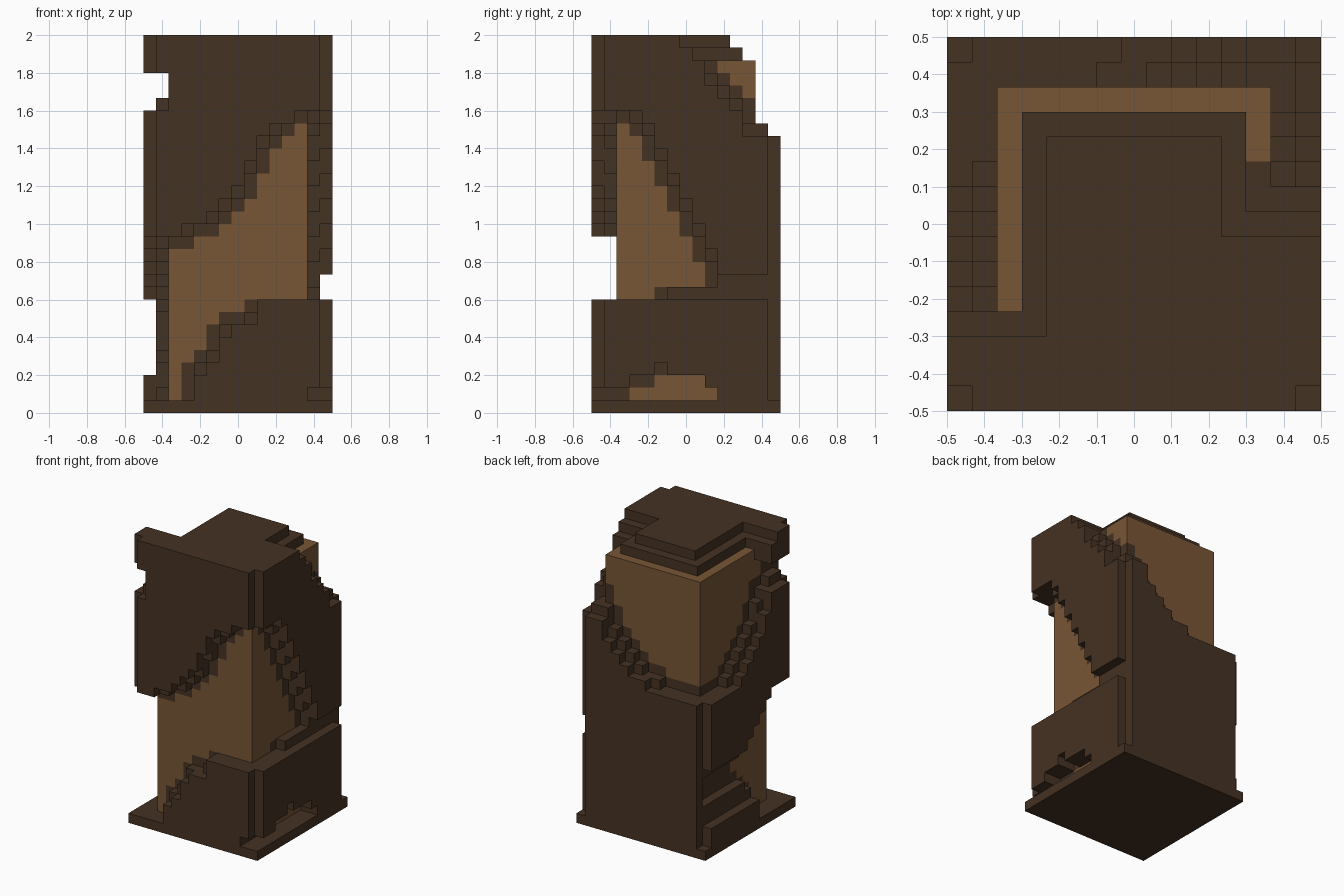
import bpy, bmesh

if "Cube" in bpy.data.objects:
    bpy.data.objects.remove(bpy.data.objects["Cube"], do_unlink=True)

N, V = 15, 1 / 15          # blocks across, block size
TOP = 28                   # core height in blocks


def material(name, rgb):
    m = bpy.data.materials.new(name)
    m.use_nodes = True
    m.diffuse_color = (*rgb, 1)
    bsdf = m.node_tree.nodes["Principled BSDF"]
    bsdf.inputs["Base Color"].default_value = (*rgb, 1)
    bsdf.inputs["Roughness"].default_value = 0.9
    return m


BARK = material("dark bark", (0.060, 0.032, 0.017))
WOOD = material("stripped wood", (0.188, 0.093, 0.036))

# Gaps in the bark, per column round the core: sets of open block heights
gap = {}


def open_gap(col, lo, hi):
    gap.setdefault(col, set()).update(range(lo, hi))


front_lo = [1, 4, 5, 7, 8, 8, 9, 9, 9, 9, 9]
front_hi = [13, 13, 14, 14, 15, 16, 17, 19, 21, 22, 23]
for n in range(11):
    open_gap((2 + n, 2), front_lo[n], front_hi[n])
for j, lo, hi in [(3, 9, 22), (4, 9, 20), (5, 10, 18), (6, 10, 16), (7, 10, 14),
                  (8, 10, 12), (10, 27, TOP), (11, 26, TOP), (12, 25, TOP)]:
    open_gap((12, j), lo, hi)
for i, lo in zip(range(11, 1, -1), [23, 21, 20, 19, 18, 18, 17, 17, 17, 17]):
    open_gap((i, 12), lo, TOP)
for j, lo in zip(range(11, 3, -1), [17, 17, 18, 19, 20, 21, 23, 25]):
    open_gap((2, j), lo, TOP)
open_gap((2, 3), 25, 27)
for j, lo, hi in [(3, 1, 12), (4, 2, 11), (5, 4, 10), (6, 5, 9), (7, 6, 8)]:
    open_gap((2, j), lo, hi)

# Columns in order round the core
loop = ([(i, 2) for i in range(2, 13)] + [(12, j) for j in range(3, 13)]
        + [(i, 12) for i in range(11, 1, -1)] + [(2, j) for j in range(11, 2, -1)])


def widen(diagonal):
    """Widen every gap by one block, for the bark layers further out."""
    out = {}
    for n, c in enumerate(loop):
        own = gap.get(c, set())
        sides = gap.get(loop[n - 1], set()) | gap.get(loop[(n + 1) % len(loop)], set())
        grow = own | sides if diagonal else own
        s = own | sides | {k + 1 for k in grow} | {k - 1 for k in grow}
        # the block at the front right corner keeps a level top
        if (c[1] == 2 and c[0] >= 9) or (c[0] == 12 and c[1] < 10):
            s = {k for k in s if k >= (10 if c[0] == 12 and c[1] > 5 and not diagonal else 9)}
        out[c] = s
    return out


rings = {6: widen(False), 7: widen(True)}


def clamp(a):
    return min(max(a, 2), 12)


def bark_open(i, j, k):
    ring = max(abs(i - 7), abs(j - 7))
    # low slot on the right side
    if i >= 13 and ((k == 1 and j <= 9) or (k == 2 and 3 <= j <= 8) or (k == 3 and j == 5)):
        return True
    # grooves running on to the back corners
    if i == 14 and 9 <= j <= 13 and k in (9, 10):
        return True
    if i == 1 and 8 <= j <= 13 and 5 <= k <= 7:
        return True
    if i == 0 and 6 <= j <= 13 and 3 <= k <= 8:
        return True
    if j < 4 and i < 3 and k >= 27:
        return False
    if j < 2 and 2 <= i <= 11 and k > 22:
        return False
    return k in rings[ring][(clamp(i), clamp(j))]


# Sort every block into a part
core, bark, base = {}, {}, {}
for i in range(N):
    for j in range(N):
        base[i, j, 0] = 0
        ring = max(abs(i - 7), abs(j - 7))
        if i in (0, 14) and j in (0, 14):
            continue                        # notched corners
        for k in range(1, TOP):
            if ring > 5:
                if not bark_open(i, j, k):
                    bark[i, j, k] = 0
            else:
                slot = i == 12 and ((k == 1 and 3 <= j <= 9) or (k == 2 and 5 <= j <= 8))
                bare = ring < 5 or k in gap.get((i, j), ()) or slot
                core[i, j, k] = 1 if bare else 0
        # stepped cap
        if j <= (3 if i < 3 else 11 if i < 12 else 7):
            bark[i, j, 28] = 0
        if j <= (2 if i < 4 else 10 if i < 11 else 6):
            bark[i, j, 29] = 0

solid = set(core) | set(bark) | set(base)


def build(name, blocks):
    """Skin the blocks with their exposed faces and merge flat areas."""
    bm = bmesh.new()
    verts = {}

    def vert(p):
        if p not in verts:
            verts[p] = bm.verts.new((p[0] * V - 0.5, p[1] * V - 0.5, p[2] * V))
        return verts[p]

    for b, mat in blocks.items():
        for axis in range(3):
            for side in (0, 1):
                near = list(b)
                near[axis] += 2 * side - 1
                if tuple(near) in solid:
                    continue
                u, w = (axis + 1) % 3, (axis + 2) % 3
                ring = []
                for du, dw in ((0, 0), (1, 0), (1, 1), (0, 1)):
                    p = list(b)
                    p[axis] += side
                    p[u] += du
                    p[w] += dw
                    ring.append(vert(tuple(p)))
                face = bm.faces.new(ring if side else ring[::-1])
                face.material_index = mat
    bmesh.ops.dissolve_limit(bm, angle_limit=0.01, verts=bm.verts[:], edges=bm.edges[:],
                             delimit={'MATERIAL'})
    me = bpy.data.meshes.new(name)
    bm.to_mesh(me)
    bm.free()
    me.materials.append(BARK)
    me.materials.append(WOOD)
    ob = bpy.data.objects.new(name, me)
    bpy.context.collection.objects.link(ob)


build("base_plate", base)
build("inner_core", core)
build("bark_wrap", bark)
